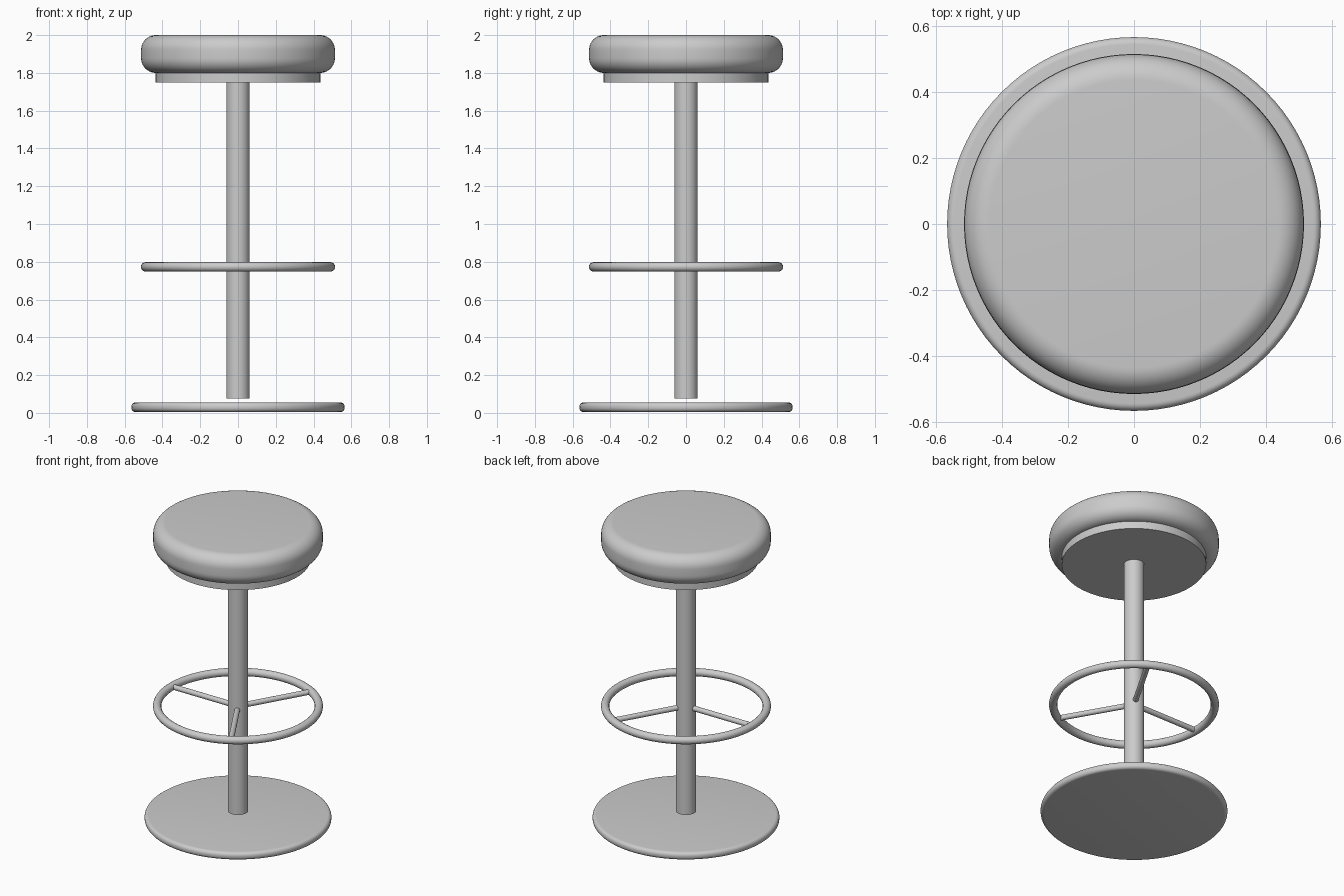
import bpy
import math
from mathutils import Matrix, Vector

cube = bpy.data.objects.get("Cube")
if cube:
    bpy.data.objects.remove(cube, do_unlink=True)

grey = bpy.data.materials.new("light grey")
grey.use_nodes = True
COLOUR = (0.6, 0.6, 0.6, 1)
grey.diffuse_color = COLOUR
grey.node_tree.nodes["Principled BSDF"].inputs["Base Color"].default_value = COLOUR


def finish(name, angle=40):
    ob = bpy.context.object
    ob.name = ob.data.name = name
    ob.data.materials.append(grey)
    bpy.ops.object.shade_smooth_by_angle(angle=math.radians(angle))
    return ob


def disc(name, radius, bottom, top, sides=96, rounding=0, segments=8):
    """Upright cylinder with optionally rounded rims."""
    bpy.ops.mesh.primitive_cylinder_add(
        vertices=sides, radius=radius, depth=top - bottom,
        location=(0, 0, (bottom + top) / 2))
    if rounding:
        bevel = bpy.context.object.modifiers.new("rounded rim", 'BEVEL')
        bevel.width = rounding
        bevel.segments = segments
        bevel.limit_method = 'ANGLE'
        bevel.angle_limit = math.radians(60)
        bpy.ops.object.modifier_apply(modifier=bevel.name)
    return finish(name)


# Cushion on its mounting plate
disc("seat_cushion", 0.513, 1.8, 2.0, rounding=0.078, segments=10)
disc("seat_plate", 0.437, 1.75, 1.82)

# Column, which stops just above the foot disc
disc("column", 0.062, 0.075, 1.76, sides=48)
disc("base_disc", 0.565, 0.005, 0.055, rounding=0.022, segments=6)

# Footrest ring
RING_Z = 0.773
bpy.ops.mesh.primitive_torus_add(
    major_radius=0.489, minor_radius=0.025, major_segments=96,
    minor_segments=16, location=(0, 0, RING_Z))
finish("footrest_ring", 60)

# Three spokes between column and ring
INNER, OUTER = 0.05, 0.478
for i in range(3):
    turn = Matrix.Rotation(math.radians(60 + 120 * i), 4, 'Z')
    bpy.ops.mesh.primitive_cylinder_add(
        vertices=20, radius=0.017, depth=OUTER - INNER)
    spoke = finish(f"footrest_spoke_{i + 1}")
    spoke.matrix_world = (turn
                          @ Matrix.Translation(Vector(((INNER + OUTER) / 2, 0, RING_Z)))
                          @ Matrix.Rotation(math.pi / 2, 4, 'Y'))
